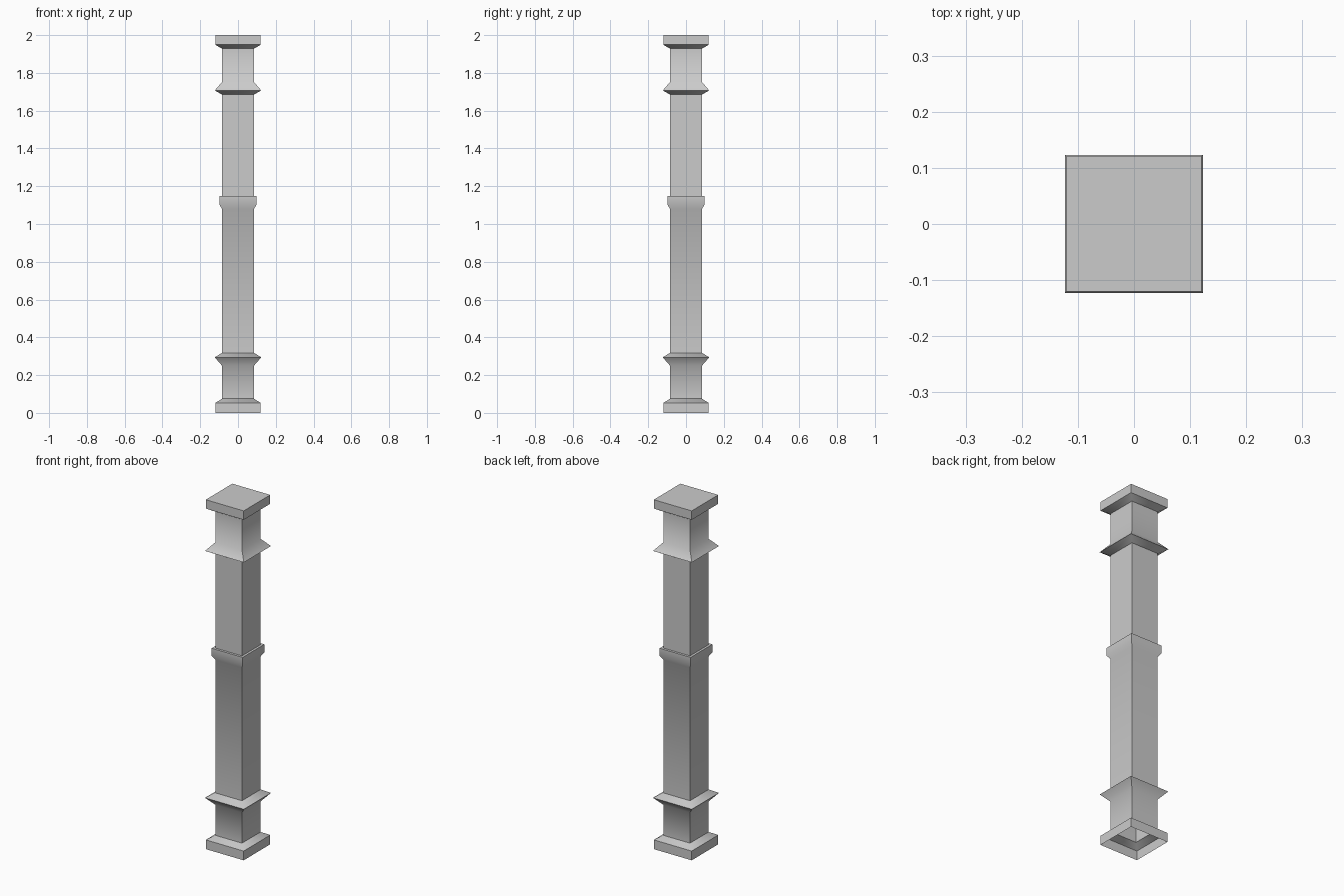
import bpy
import bmesh
import math

default_cube = bpy.data.objects.get("Cube")
if default_cube:
    bpy.data.objects.remove(default_cube, do_unlink=True)

grey = bpy.data.materials.new("stone_grey")
grey.use_nodes = True
colour = (0.6, 0.6, 0.6, 1.0)
grey.diffuse_color = colour
grey.node_tree.nodes["Principled BSDF"].inputs["Base Color"].default_value = colour

SHAFT = 0.0845   # half widths
CAP = 0.12
FLARE = 0.123
COLLAR = 0.098


def square_section(name, profile, capped=False):
    """Sweep a (half width, height) profile around a square plan."""
    bm = bmesh.new()
    corners = [(-1, -1), (1, -1), (1, 1), (-1, 1)]
    rings = [[bm.verts.new((r * x, r * y, z)) for x, y in corners] for r, z in profile]
    for low, high in zip(rings, rings[1:]):
        for i in range(4):
            j = (i + 1) % 4
            bm.faces.new((low[i], low[j], high[j], high[i]))
    if capped:
        bm.faces.new(rings[-1])
    mesh = bpy.data.meshes.new(name)
    bm.to_mesh(mesh)
    bm.free()
    mesh.materials.append(grey)
    obj = bpy.data.objects.new(name, mesh)
    bpy.context.collection.objects.link(obj)
    bpy.ops.object.select_all(action="DESELECT")
    obj.select_set(True)
    bpy.context.view_layer.objects.active = obj
    bpy.ops.object.shade_smooth_by_angle(angle=math.radians(45))
    return obj


# Hollow foot, open underneath
square_section("base_plinth", [(CAP, 0), (CAP, 0.053), (SHAFT, 0.075)])

# Lower block flaring out to a sharp rim
square_section("lower_neck", [(SHAFT, 0.075), (SHAFT, 0.25), (FLARE, 0.294), (SHAFT, 0.318)])

# Long shaft that swells into the middle collar
square_section("lower_shaft", [(SHAFT, 0.318), (SHAFT, 1.08), (COLLAR, 1.102),
                               (COLLAR, 1.147), (SHAFT, 1.147)])
square_section("upper_shaft", [(SHAFT, 1.147), (SHAFT, 1.685)])

# Upper block, the lower one turned over
square_section("upper_neck", [(SHAFT, 1.685), (FLARE, 1.707), (SHAFT, 1.752), (SHAFT, 1.928)])

# Closed top slab
square_section("top_cap", [(SHAFT, 1.928), (CAP, 1.949), (CAP, 2)], capped=True)
